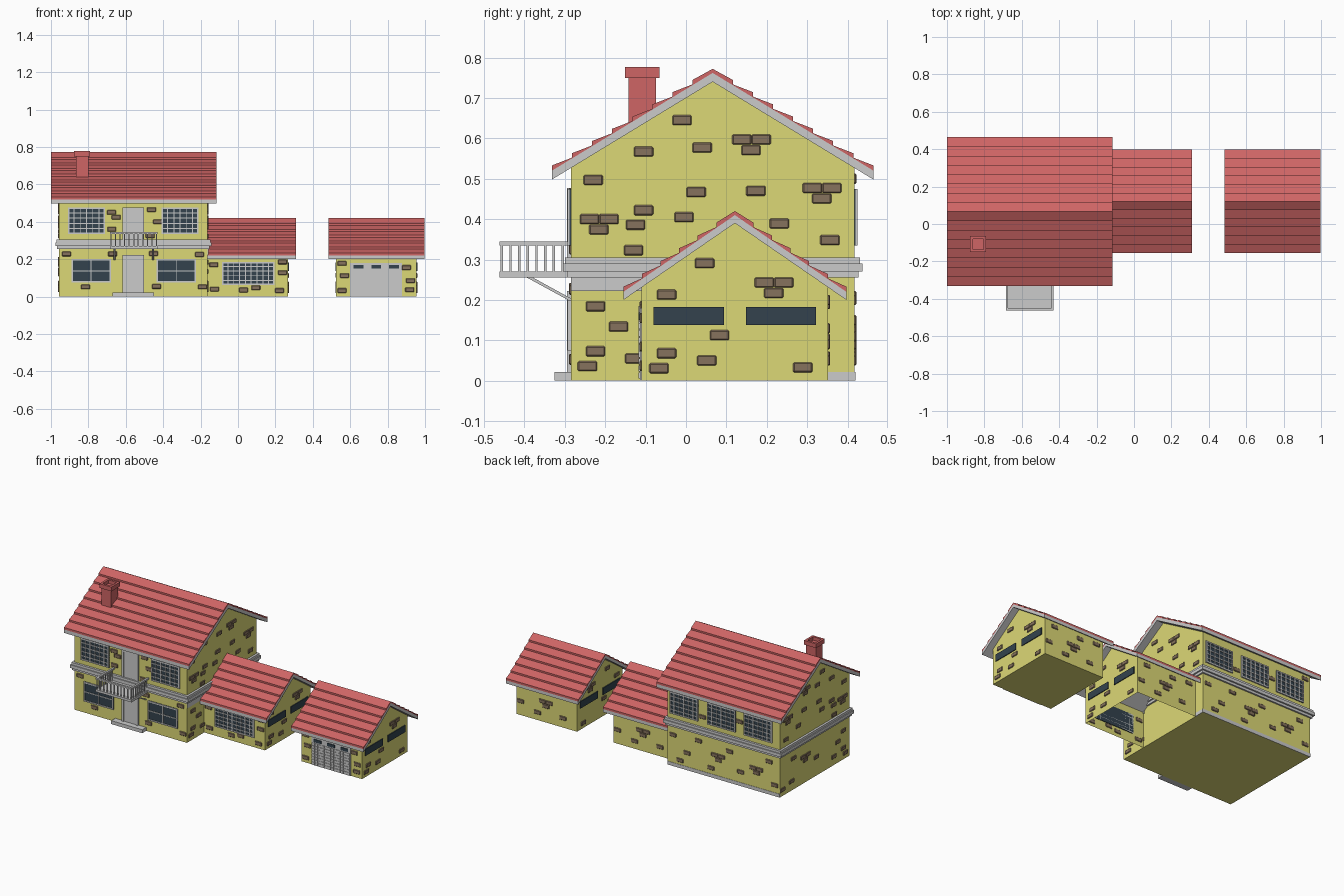
import bpy, bmesh, math
from mathutils import Vector, Matrix

if "Cube" in bpy.data.objects:
    bpy.data.objects.remove(bpy.data.objects["Cube"])


def material(name, rgb):
    m = bpy.data.materials.new(name)
    m.diffuse_color = (*rgb, 1)
    m.use_nodes = True
    m.node_tree.nodes["Principled BSDF"].inputs["Base Color"].default_value = m.diffuse_color
    return m


YELLOW = material("yellow_wall", (0.72, 0.69, 0.18))
RED = material("red_tile", (0.62, 0.13, 0.13))
BROWN = material("brown_brick", (0.24, 0.17, 0.11))
GLASS = material("dark_glass", (0.033, 0.055, 0.075))


def finish(name, bm, mat=None):
    bmesh.ops.recalc_face_normals(bm, faces=bm.faces)
    me = bpy.data.meshes.new(name)
    bm.to_mesh(me)
    bm.free()
    ob = bpy.data.objects.new(name, me)
    bpy.context.collection.objects.link(ob)
    if mat:
        me.materials.append(mat)
    return ob


def boxes(name, items, mat=None, bevel=0):
    """One object from many (x0, x1, y0, y1, z0, z1) boxes."""
    bm = bmesh.new()
    for x0, x1, y0, y1, z0, z1 in items:
        m = Matrix.Translation(((x0 + x1) / 2, (y0 + y1) / 2, (z0 + z1) / 2))
        m = m @ Matrix.Diagonal((abs(x1 - x0), abs(y1 - y0), abs(z1 - z0), 1))
        bmesh.ops.create_cube(bm, size=1, matrix=m)
    ob = finish(name, bm, mat)
    if bevel:
        mod = ob.modifiers.new("bevel", 'BEVEL')
        mod.width, mod.segments = bevel, 1
    return ob


def prism(name, profile, x0, x1, mat=None, hollow=False):
    """Extrude a (y, z) profile along x."""
    bm = bmesh.new()
    f = bm.faces.new([bm.verts.new((x0, y, z)) for y, z in profile])
    new = bmesh.ops.extrude_face_region(bm, geom=[f])["geom"]
    bmesh.ops.translate(bm, vec=(x1 - x0, 0, 0),
                        verts=[v for v in new if isinstance(v, bmesh.types.BMVert)])
    if hollow:  # keep only the outside walls, open below and towards the house
        bmesh.ops.recalc_face_normals(bm, faces=bm.faces)
        bmesh.ops.delete(bm, context='FACES', geom=[
            g for g in bm.faces if abs(g.normal.z) > .1 or g.normal.x < -.5])
    return finish(name, bm, mat)


def on_wall(wall, u0, u1, z0, z1, d):
    """Box lying on a wall = (axis of its normal, side, position)."""
    axis, side, p = wall
    a, b = sorted((p - side * .004, p + side * d))
    return (a, b, u0, u1, z0, z1) if axis == 'x' else (u0, u1, a, b, z0, z1)


def window(name, wall, u0, u1, z0, z1, nu, nz):
    boxes(name + "_glass", [on_wall(wall, u0, u1, z0, z1, .003)], GLASS)
    t, s, d = .008, .0025, .008
    bars = [(u0, u0 + t, z0, z1), (u1 - t, u1, z0, z1), (u0, u1, z0, z0 + t), (u0, u1, z1 - t, z1)]
    for i in range(1, nu):
        u = u0 + (u1 - u0) * i / nu
        bars.append((u - s, u + s, z0, z1))
    for i in range(1, nz):
        z = z0 + (z1 - z0) * i / nz
        bars.append((u0, u1, z - s, z + s))
    boxes(name + "_frame", [on_wall(wall, *b, d) for b in bars])


def bricks(name, wall, singles, triples=()):
    spots = list(singles)
    for u, z in triples:
        spots += [(u - .024, z), (u + .024, z), (u - .001, z - .026)]
    boxes(name, [on_wall(wall, u - .024, u + .024, z - .0125, z + .0125, .005)
                 for u, z in spots], BROWN, .003)


def roof(name, x0, x1, yc, half, top, eave, t, rows):
    """Grey slab with stepped tile rows on top."""
    prism(name + "_slab", [(yc - half, eave), (yc, top), (yc + half, eave),
                           (yc + half, eave - t), (yc, top - t), (yc - half, eave - t)], x0, x1)
    side = []
    for i in range(rows):
        for f, up in ((i / rows, .002), ((i + 1) / rows, .013)):
            side.append((half * f, top + (eave - top) * f + up))
    side[0] = (0, top + .01)
    prof = [(yc - a, z) for a, z in reversed(side)] + [(yc + a, z) for a, z in side[1:]]
    prof += [(yc + half, eave), (yc, top), (yc - half, eave)]
    prism(name + "_tiles", prof, x0, x1, RED)


# Main house shell and roof
X0, X1, Y0, Y1 = -.957, -.162, -.285, .417
prism("house_walls", [(Y0, 0), (Y1, 0), (Y1, .527), (.066, .74), (Y0, .527)], X0, X1, YELLOW)
roof("house_roof", -1, -.115, .066, .398, .762, .52, .022, 8)
FRONT, BACK = ('y', -1, Y0), ('y', 1, Y1)
LEFT, RIGHT = ('x', -1, X0), ('x', 1, X1)

# Belt moulding between the floors, and base strips
boxes("belt_moulding", [(X0 - e, X1 + e, Y0 - e, Y1 + e, a, b) for a, b, e in
                        ((.255, .27, .01), (.27, .29, .02), (.29, .305, .014))])
boxes("wall_trim", [on_wall(RIGHT, Y0, -.1, .222, .256, .004),
                    on_wall(RIGHT, .35, Y1, 0, .022, .002),
                    on_wall(BACK, X0, X1, 0, .022, .002)])

# House windows and doors
for i, c in enumerate((-.81, -.31)):
    window(f"upper_front_window_{i}", FRONT, c - .1, c + .1, .335, .475, 6, 5)
for i, c in enumerate((-.785, -.33)):
    window(f"lower_front_window_{i}", FRONT, c - .105, c + .105, .075, .2, 2, 2)
for i, c in enumerate((-.28, -.545, -.805)):
    window(f"back_window_{i}", BACK, c - .1, c + .1, .335, .475, 6, 5)
for name, a, b in (("lower_door", .02, .222), ("upper_door", .27, .477)):
    boxes(name, [on_wall(FRONT, -.605, -.515, a, b - .01, .004)])
    boxes(name + "_frame", [on_wall(FRONT, *r, .01) for r in (
        (-.617, -.605, a, b), (-.515, -.503, a, b), (-.605, -.515, b - .01, b))])
boxes("door_step", [(-.67, -.45, -.325, Y0, 0, .022)])

# Balcony
BX0, BX1, BY = -.685, -.43, -.462
boxes("balcony_floor", [(BX0, BX1, BY, Y0, .255, .27)])
boxes("balcony_rail", [(BX0, BX1, BY, BY + .012, .335, .345)] +
      [(x, x + .012, BY, Y0, .335, .345) for x in (BX0, BX1 - .012)])
posts = [(BX0 + .006 + i * .0243, BY + .006) for i in range(11)]
posts += [(x, BY + .006 + i * .0215) for x in (BX0 + .006, BX1 - .006) for i in range(1, 8)]
boxes("balcony_balusters", [(x - .003, x + .003, y - .003, y + .003, .268, .337) for x, y in posts])
for i, x in enumerate((BX0 + .02, BX1 - .03)):
    prism(f"balcony_bracket_{i}", [(-.395, .256), (-.38, .256), (Y0, .204), (Y0, .196)], x, x + .01)

# Chimney with a hollow cap
CX, CY = -.833, -.108
boxes("chimney_shaft", [(CX - .034, CX + .034, CY - .034, CY + .034, .6, .755)], RED)
e, w = .043, .014
boxes("chimney_cap", [(CX - e, CX + e, CY - e, CY - e + w, .75, .777),
                      (CX - e, CX + e, CY + e - w, CY + e, .75, .777),
                      (CX - e, CX - e + w, CY - e + w, CY + e - w, .75, .777),
                      (CX + e - w, CX + e, CY - e + w, CY + e - w, .75, .777)], RED)

# House bricks
side_bricks = [(-.01, .645), (-.105, .567), (.04, .577), (-.23, .497), (.025, .467), (.173, .47),
               (-.105, .422), (-.125, .386), (-.005, .405), (.231, .389), (.356, .348), (-.13, .323),
               (-.224, .184), (-.167, .134), (-.224, .073), (-.244, .036), (-.127, .055)]
side_triples = [(.162, .597), (.337, .477), (-.215, .4)]
bricks("house_right_bricks", RIGHT, side_bricks, side_triples)
bricks("house_left_bricks", LEFT, side_bricks + [(.05, .12), (.3, .06), (.28, .2), (.39, .04)],
       side_triples + [(.16, .17)])
bricks("house_front_bricks", FRONT, [
    (-.676, .45), (-.652, .424), (-.675, .36), (-.463, .465), (-.43, .4), (-.47, .325), (-.917, .228),
    (-.67, .228), (-.452, .23), (-.206, .225), (-.815, .052), (-.435, .054), (-.19, .052)])
bricks("house_back_bricks", BACK, [
    (-.92, .5), (-.67, .41), (-.41, .37), (-.2, .2), (-.3, .11), (-.38, .21), (-.47, .06), (-.6, .2),
    (-.68, .09), (-.88, .21), (-.92, .07), (-.25, .05)], [(-.52, .15), (-.79, .14)])

# Low wing and garage share one shape
gable_bricks = [(.046, .291), (-.048, .213), (.083, .113), (-.048, .068), (.051, .05),
                (-.067, .031), (.289, .033)]
back_bricks = [(.05, .2), (.1, .06), (.17, .19), (.28, .05), (.36, .2), (.4, .09)]
for name, x in (("wing", -.162), ("garage", .525)):
    prism(name + "_walls", [(-.11, 0), (.352, 0), (.352, .231), (.121, .39), (-.11, .231)],
          x, x + .43, YELLOW, hollow=(name == "wing"))
    roof(name + "_roof", x - .04, x + .472, .121, .276, .41, .22, .02, 6)
    for side, p in ((1, x + .43), (-1, x)):
        if name == "wing" and side < 0:
            continue
        wall = ('x', side, p)
        tag = f"{name}_{'right' if side > 0 else 'left'}"
        boxes(tag + "_windows", [on_wall(wall, a, a + .174, .138, .182, .005)
                                 for a in (-.08, .148)], GLASS)
        bricks(tag + "_bricks", wall, gable_bricks, [(.218, .243)])
    bricks(name + "_back_bricks", ('y', 1, .352), [(x + u, z) for u, z in back_bricks],
           [(x + .22, .13)])
LOW = ('y', -1, -.11)
window("wing_front_window", LOW, -.085, .195, .062, .185, 9, 5)
bricks("wing_front_bricks", LOW, [(-.13, .17), (-.125, .04), (.03, .035), (.095, .048),
                                  (.238, .185), (.238, .128), (.222, .032)])
bricks("garage_front_bricks", LOW, [(.556, .178), (.57, .112), (.556, .032), (.9, .155),
                                    (.922, .085), (.918, .037)])

# Garage door with small panels and three lights
boxes("garage_door", [on_wall(LOW, .6, .877, 0, .18, .004)])
boxes("garage_door_panels", [on_wall(LOW, .604 + i * .0225, .624 + i * .0225,
                                     .005 + j * .0175, .020 + j * .0175, .007)
                             for i in range(12) for j in range(8)])
boxes("garage_door_lights", [on_wall(LOW, u, u + .052, .15, .169, .008)
                             for u in (.618, .713, .808)], GLASS)
